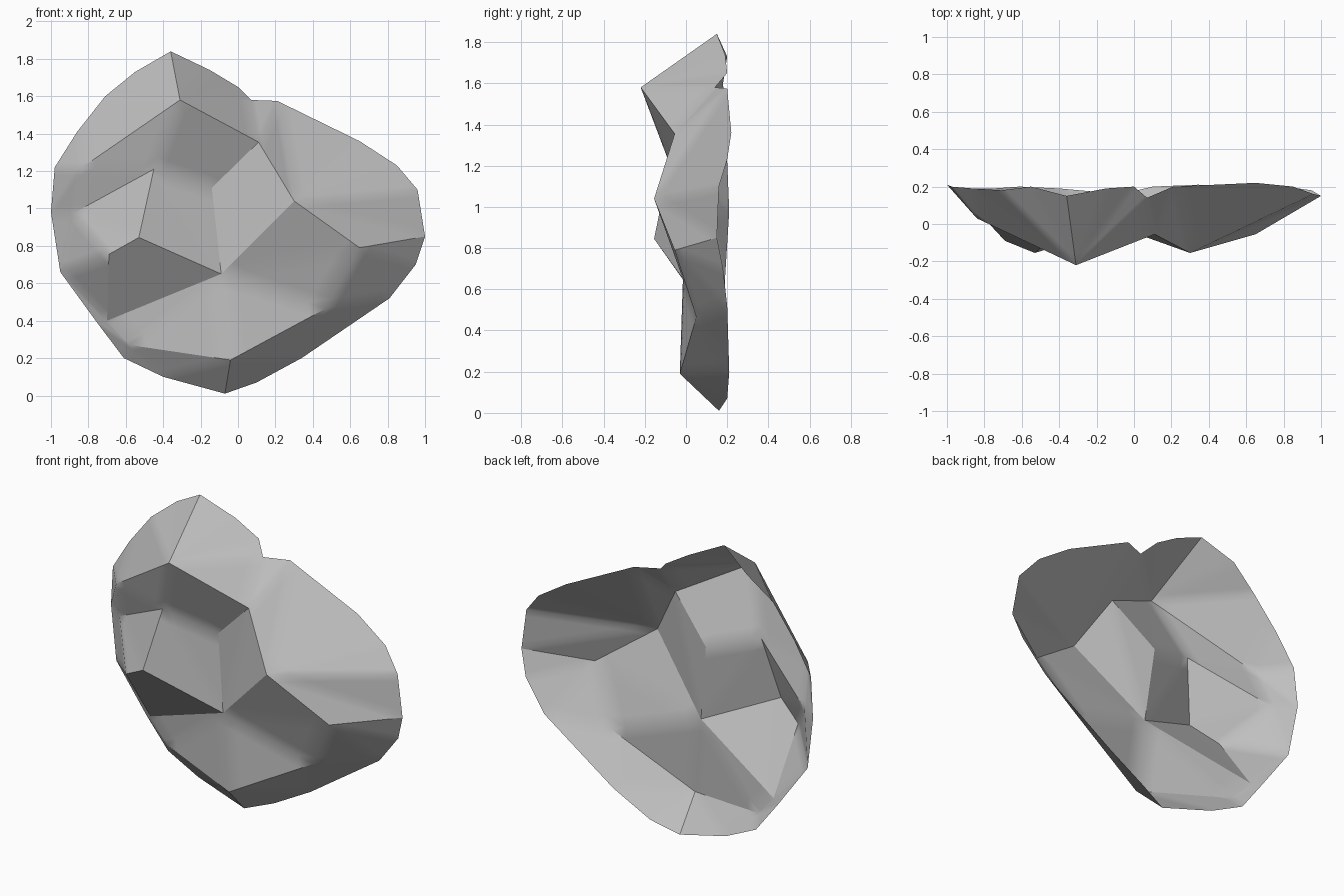
import bpy, bmesh

if "Cube" in bpy.data.objects:
    bpy.data.objects.remove(bpy.data.objects["Cube"])

# Outer rim of the rock sheet, clockwise from the peak (x, y, z)
rim = [(-.36, .15, 1.84), (-.15, .19, 1.74), (0, .2, 1.65), (.07, .14, 1.58),
       (.21, .2, 1.575), (.65, .22, 1.36), (.85, .2, 1.23), (.96, .16, 1.1),
       (1, .15, .85), (.95, .18, .7), (.81, .2, .52), (.34, .21, .2),
       (.1, .2, .07), (-.07, .16, .01), (-.4, .19, .1), (-.61, .2, .2),
       (-.75, .19, .385), (-.95, .19, .66), (-1, .21, .98), (-.98, .2, 1.22),
       (-.86, .19, 1.41), (-.71, .18, 1.6), (-.55, .2, 1.73)]

# Corners where the chipped facets meet
corners = {"A": (-.31, -.22, 1.58), "B": (.11, -.055, 1.355), "C": (-.14, .01, 1.11),
           "D": (-.45, -.08, 1.21), "E": (-.84, .03, 1.215), "F": (-.53, -.155, .845),
           "G": (-.09, -.015, .65), "H": (-.7, .16, .4), "I": (-.58, .14, .27),
           "J": (-.04, -.03, .19), "K": (.3, -.155, 1.04), "L": (.47, .05, .465),
           "M": (.65, -.055, .79), "N": (-.88, .12, .975), "P": (-.69, -.09, .755)}

# Facets as fans: hub corner, then the points around it
fans = ["A E 20 21 22 0 1 2 3 B C D E", "E D N 18 19 20", "K B 4 5 6 7 8 M G B",
        "G M L J I H F D C B", "B 3 4", "M 8 9 10 L", "L 10 11 J",
        "J 11 12 13 14 I", "I 14 15 16 H", "H 16 17 P F", "P 17 N F",
        "N 17 18", "N F D"]

bm = bmesh.new()
verts = {str(i): bm.verts.new(p) for i, p in enumerate(rim)}
verts.update({k: bm.verts.new(p) for k, p in corners.items()})
for fan in fans:
    hub, *ring = fan.split()
    for a, b in zip(ring, ring[1:]):
        bm.faces.new((verts[hub], verts[a], verts[b]))

# Face the sheet forward
bmesh.ops.recalc_face_normals(bm, faces=bm.faces)
if sum(f.normal.y * f.calc_area() for f in bm.faces) > 0:
    bmesh.ops.reverse_faces(bm, faces=bm.faces)

# Fine flat subdivision keeps the soft creases narrow
bmesh.ops.subdivide_edges(bm, edges=bm.edges[:], cuts=5, use_grid_fill=True)

mesh = bpy.data.meshes.new("rock_face")
bm.to_mesh(mesh)
bm.free()
rock = bpy.data.objects.new("rock_face", mesh)
bpy.context.collection.objects.link(rock)

# Grey stone
stone = bpy.data.materials.new("grey_stone")
stone.diffuse_color = (.52, .52, .52, 1)
stone.use_nodes = True
stone.node_tree.nodes["Principled BSDF"].inputs["Base Color"].default_value = stone.diffuse_color
mesh.materials.append(stone)

bpy.context.view_layer.objects.active = rock
rock.select_set(True)
bpy.ops.object.shade_smooth_by_angle(angle=.55)
